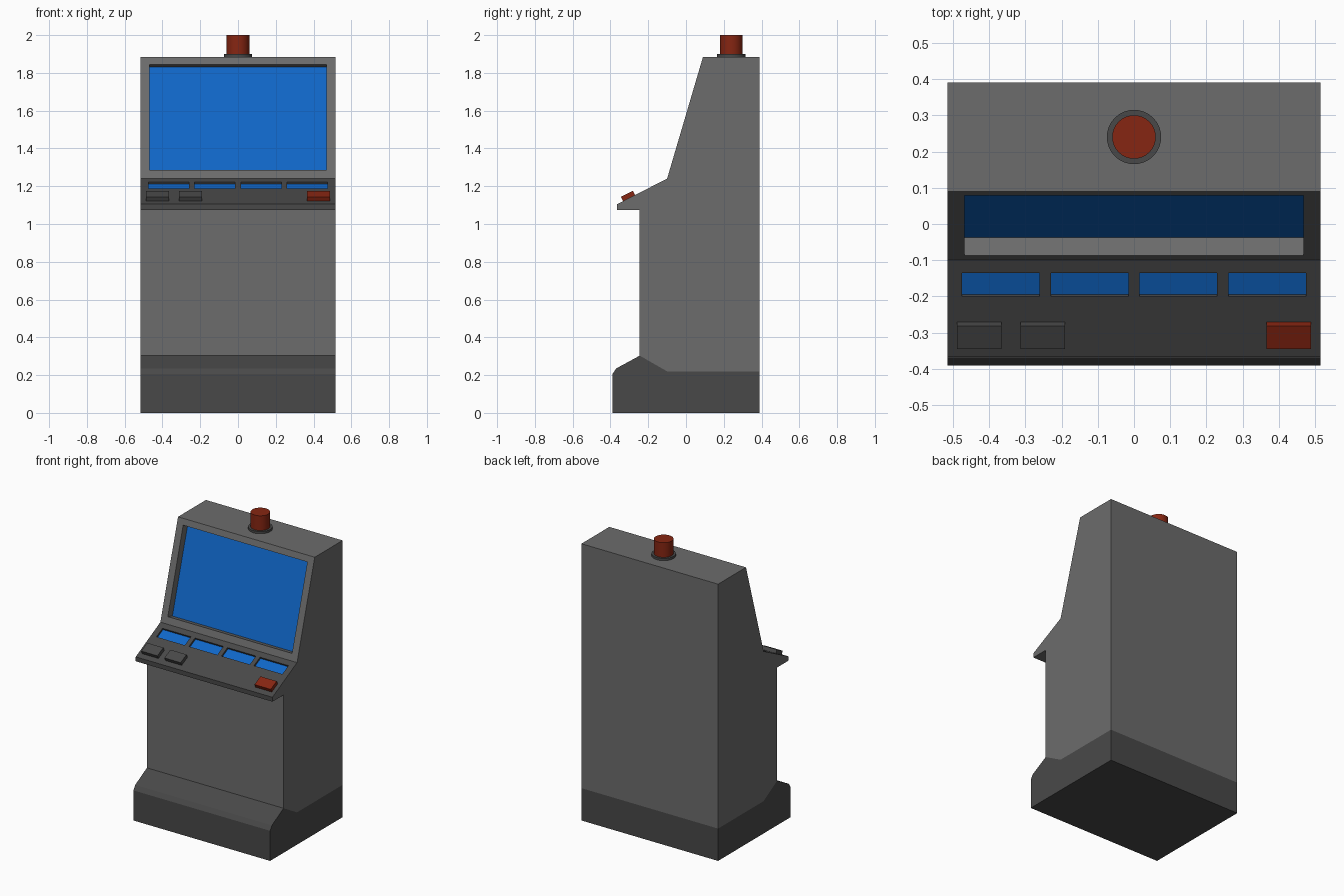
import bpy, bmesh
from mathutils import Vector

cube = bpy.data.objects.get("Cube")
if cube:
    bpy.data.objects.remove(cube, do_unlink=True)


def material(name, r, g, b):
    m = bpy.data.materials.new(name)
    m.use_nodes = True
    m.diffuse_color = (r, g, b, 1)
    m.node_tree.nodes["Principled BSDF"].inputs["Base Color"].default_value = (r, g, b, 1)
    return m


GREY = material("grey_metal", 0.15, 0.15, 0.15)
DARK = material("dark_grey_metal", 0.066, 0.066, 0.066)
BLUE = material("screen_blue", 0.005, 0.135, 0.58)
RED = material("signal_red", 0.24, 0.019, 0.006)
HALF = 0.515


def add_object(name, bm, mat):
    bmesh.ops.recalc_face_normals(bm, faces=bm.faces)
    mesh = bpy.data.meshes.new(name)
    bm.to_mesh(mesh)
    bm.free()
    mesh.materials.append(mat)
    obj = bpy.data.objects.new(name, mesh)
    bpy.context.collection.objects.link(obj)
    return obj


def prism(name, profile, x0, x1, mat):
    """Extrude a (y, z) side profile from x0 to x1."""
    bm = bmesh.new()
    face = bm.faces.new([bm.verts.new((x0, y, z)) for y, z in profile])
    ext = bmesh.ops.extrude_face_region(bm, geom=[face])
    verts = [v for v in ext["geom"] if isinstance(v, bmesh.types.BMVert)]
    bmesh.ops.translate(bm, verts=verts, vec=(x1 - x0, 0, 0))
    return add_object(name, bm, mat)


def slab(name, x0, x1, top, bottom, low, high, mat):
    """Box lying on the slope top-bottom, from offset low to high along its normal."""
    p, q = Vector(top), Vector(bottom)
    d = (q - p).normalized()
    n = Vector((d.y, -d.x))
    return prism(name, [p + n * low, q + n * low, q + n * high, p + n * high], x0, x1, mat)


def cylinder(name, radius, z0, z1, mat):
    bm = bmesh.new()
    bmesh.ops.create_cone(bm, cap_ends=True, segments=32, radius1=radius,
                          radius2=radius, depth=z1 - z0)
    bmesh.ops.translate(bm, verts=bm.verts, vec=(0, 0.24, (z0 + z1) / 2))
    obj = add_object(name, bm, mat)
    for f in obj.data.polygons:
        f.use_smooth = abs(f.normal.z) < 0.5
    obj.data.set_sharp_from_angle(angle=0.6)
    return obj


def on_console(y):
    return (y, 1.24 + (y + 0.10) * 0.509)


def on_display(z):
    return ((z - 1.24) * 0.2946 - 0.10, z)


# Cabinet and plinth
cabinet = prism("cabinet", [(0.39, 0.22), (0.39, 1.885), (0.09, 1.885), (-0.10, 1.24),
                            (-0.365, 1.105), (-0.365, 1.075), (-0.245, 1.075),
                            (-0.245, 0.303), (-0.10, 0.22)], -HALF, HALF, GREY)
prism("plinth", [(-0.39, 0), (0.39, 0), (0.39, 0.22), (-0.10, 0.22), (-0.245, 0.303),
                 (-0.37, 0.235), (-0.39, 0.205)], -HALF, HALF, DARK)

# Recessed main screen and four small displays: cutter plus thin glass plate
cutters = []


def recessed(name, x0, x1, top, bottom, depth):
    cutters.append(slab(name + "_cutter", x0, x1, top, bottom, -depth, 0.05, GREY))
    slab(name, x0, x1, top, bottom, -depth - 0.003, -depth + 0.001, BLUE)


recessed("main_screen", -0.468, 0.468, on_display(1.845), on_display(1.285), 0.052)
for i in range(4):
    cx = (i - 1.5) * 0.245
    recessed(f"small_display_{i + 1}", cx - 0.107, cx + 0.107,
             on_console(-0.135), on_console(-0.20), 0.0135)

for c in cutters:
    mod = cabinet.modifiers.new(c.name, "BOOLEAN")
    mod.operation = "DIFFERENCE"
    mod.solver = "EXACT"
    mod.object = c
bpy.context.view_layer.update()
cut = bpy.data.meshes.new_from_object(
    cabinet.evaluated_get(bpy.context.evaluated_depsgraph_get()))
cabinet.modifiers.clear()
cabinet.data = cut
for c in cutters:
    bpy.data.objects.remove(c, do_unlink=True)

# Console slope, its lip and the small recesses are dark
cut.materials.clear()
cut.materials.append(GREY)
cut.materials.append(DARK)
for f in cut.polygons:
    c = f.center
    console = c.y < -0.10 and 1.08 < c.z < 1.24 and abs(c.x) < 0.51
    f.material_index = 1 if console else 0

# Console keys
for name, cx, mat in (("left_outer_key", -0.427, DARK), ("left_inner_key", -0.252, DARK),
                      ("red_key", 0.427, RED)):
    slab(name, cx - 0.061, cx + 0.061, on_console(-0.27), on_console(-0.333),
         -0.002, 0.025, mat)

# Roof beacon
cylinder("beacon_collar", 0.075, 1.885, 1.90, DARK)
cylinder("beacon_lamp", 0.06, 1.90, 2.0, RED)
